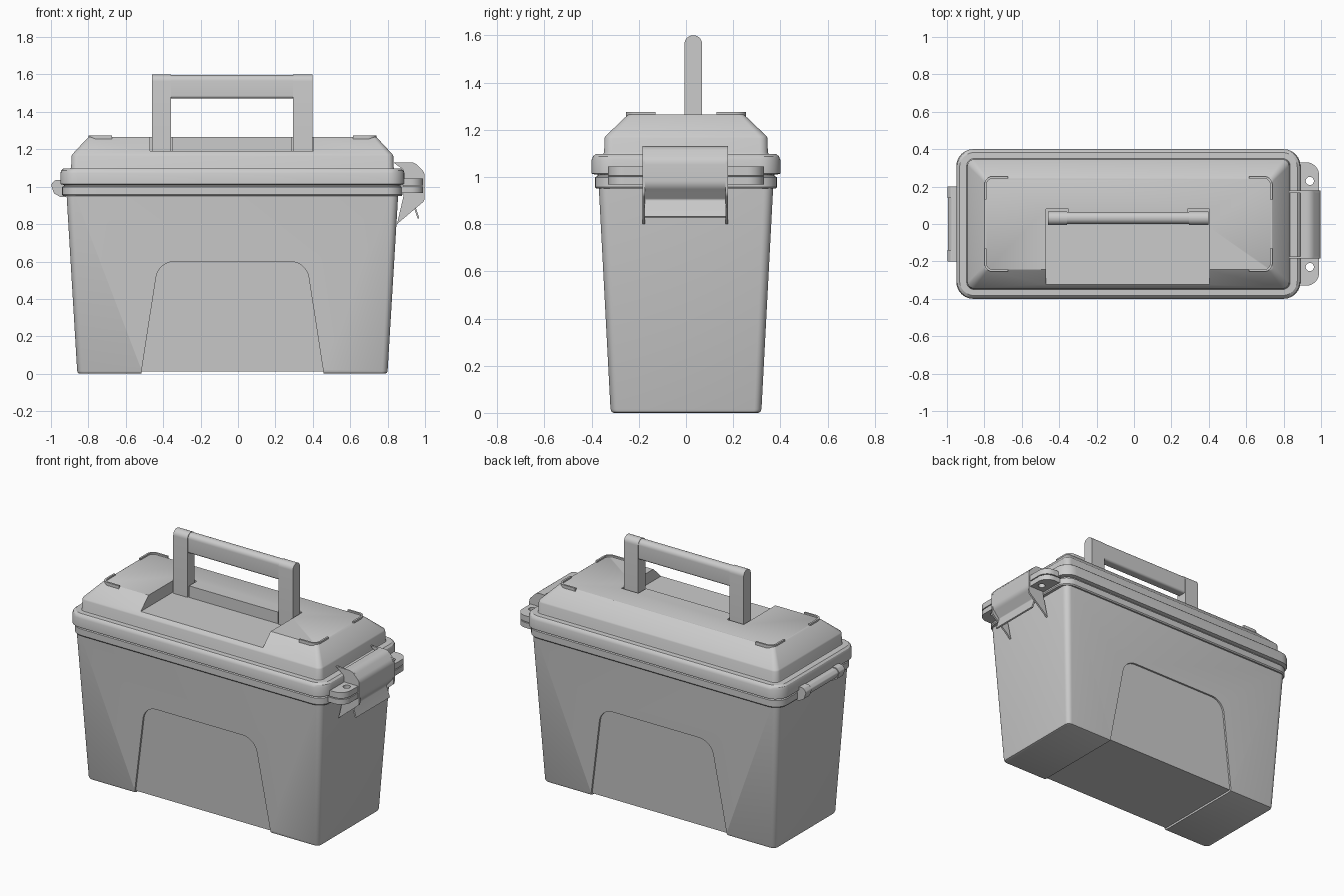
import bpy, bmesh, math
from mathutils import Vector

if "Cube" in bpy.data.objects:
    bpy.data.objects.remove(bpy.data.objects["Cube"])

CX = -0.03  # the box is slightly off centre because the latch sticks out


def fillet(pts, r, n=6, closed=True):
    """Round the corners of a 2D outline; r is one radius or one per corner."""
    out, m = [], len(pts)
    rs = r if isinstance(r, (list, tuple)) else [r] * m
    for i, p in enumerate(pts):
        p = Vector(p)
        if rs[i] <= 0 or (not closed and i in (0, m - 1)):
            out.append(p)
            continue
        u = (Vector(pts[i - 1]) - p).normalized()
        v = (Vector(pts[(i + 1) % m]) - p).normalized()
        half = u.angle(v) / 2
        c = p + (u + v).normalized() * rs[i] / math.sin(half)
        t = rs[i] / math.tan(half)
        a, b = (p + u * t - c).normalized(), (p + v * t - c).normalized()
        out += [c + a.slerp(b, k / n).normalized() * rs[i] for k in range(n + 1)]
    return out


def finish(name, bm):
    bmesh.ops.recalc_face_normals(bm, faces=bm.faces)
    me = bpy.data.meshes.new(name)
    bm.to_mesh(me)
    bm.free()
    ob = bpy.data.objects.new(name, me)
    bpy.context.collection.objects.link(ob)
    return ob


def skin(name, rings):
    """Bridge a stack of equal rings and cap both ends."""
    bm = bmesh.new()
    vs = [[bm.verts.new(p) for p in ring] for ring in rings]
    n = len(vs[0])
    for a, b in zip(vs, vs[1:]):
        for i in range(n):
            j = (i + 1) % n
            bm.faces.new((a[i], a[j], b[j], b[i]))
    bm.faces.new(vs[0])
    bm.faces.new(vs[-1])
    return finish(name, bm)


def loft(name, sections):
    """Rounded rectangles: half width, half depth, height, corner radius."""
    rings = []
    for hx, hy, z, r in sections:
        rect = [(-hx, -hy), (hx, -hy), (hx, hy), (-hx, hy)]
        rings.append([(p.x + CX, p.y, z) for p in fillet(rect, r)])
    return skin(name, rings)


def prism(name, pts, axis, a, b):
    """Extrude a 2D outline along an axis from a to b."""
    put = {'x': lambda p, t: (t, p[0], p[1]),
           'y': lambda p, t: (p[0], t, p[1]),
           'z': lambda p, t: (p[0], p[1], t)}[axis]
    return skin(name, [[put(p, t) for p in pts] for t in (a, b)])


def box(name, x0, x1, y0, y1, z0, z1):
    return prism(name, [(x0, y0), (x1, y0), (x1, y1), (x0, y1)], 'z', z0, z1)


def apply(ob):
    bpy.context.view_layer.objects.active = ob
    for m in list(ob.modifiers):
        bpy.ops.object.modifier_apply(modifier=m.name)


def combine(ob, other, op):
    m = ob.modifiers.new(op, 'BOOLEAN')
    m.operation, m.object, m.solver = op, other, 'EXACT'
    apply(ob)
    bpy.data.objects.remove(other, do_unlink=True)


# Tapered body with a shallow recessed panel on front, back and underside
body = loft("body", [(.815, .305, 0, .025), (.826, .315, .004, .03), (.83, .32, .016, .03),
                     (.887, .37, .965, .04)])
panel = fillet([(-.53, -.1), (-.515, .02), (-.425, .60), (.365, .60), (.455, .02), (.47, -.1)],
               [0, 0, .1, .1, 0, 0], 8)
combine(body, prism("panel_cutter", panel, 'y', -.6, .6), 'DIFFERENCE')
combine(body, loft("panel_core", [(.80, .308, .012, .03), (.855, .357, .94, .03)]), 'UNION')

# Rim around the body opening
loft("body_rim", [(.88, .36, .95, .07), (.905, .38, .95, .08), (.91, .386, .957, .085),
                  (.91, .386, .998, .085), (.90, .375, 1.004, .08), (.90, .375, 1.015, .08)])

# Lid with rolled rim and sloped sides
lid = loft("lid", [(.905, .385, 1.01, .085), (.92, .40, 1.014, .09), (.92, .40, 1.072, .09),
                   (.915, .394, 1.087, .085), (.903, .383, 1.097, .08), (.865, .35, 1.098, .04),
                   (.862, .347, 1.105, .035), (.86, .345, 1.165, .035), (.856, .341, 1.173, .033),
                   (.775, .25, 1.26, .02), (.768, .243, 1.265, .02)])

# Handle recess and the two slots for its legs
combine(lid, box("recess_cutter", -.47, .405, -.6, 0, 1.19, 1.5), 'DIFFERENCE')
for x0, x1 in ((-.47, -.35), (.285, .405)):
    combine(lid, box("slot_cutter", x0, x1, -.02, .08, 1.19, 1.5), 'DIFFERENCE')

# Raised stacking ridges at the lid corners
for sx in (-1, 1):
    for sy in (-1, 1):
        outer = fillet([(.645, .255), (.77, .255), (.77, .13)], .045, 6, False)
        inner = fillet([(.645, .243), (.758, .243), (.758, .13)], .033, 6, False)
        pts = [(CX + sx * p.x, sy * p.y) for p in outer + inner[::-1]]
        prism("stacking_ridge", pts, 'z', 1.24, 1.275)

# Carry handle: two legs and a grip bar
leg = fillet([(-.006, 1.19), (.068, 1.19), (.068, 1.60), (-.006, 1.60)], [0, 0, .036, .036], 8)
for x0 in (-.46, .295):
    prism("handle_leg", leg, 'x', x0, x0 + .102)
grip = fillet([(0, 1.472), (.065, 1.472), (.065, 1.597), (0, 1.597)], [.015, .015, .031, .031], 8)
prism("handle_grip", grip, 'x', -.37, .305)

# Hinge at the left end: slim strip with a fuller knuckle at each end
hinge = fillet([(-.92, 1.035), (-.98, 1.035), (-1.0, 1.01), (-.985, .965), (-.95, .945), (-.92, .945)],
               [0, .015, .015, .02, .02, 0], 4)
for y0, y1 in ((-.2, -.14), (.14, .2)):
    prism("hinge_knuckle", hinge, 'y', y0, y1)
strip = fillet([(-.92, 1.03), (-.975, 1.03), (-.996, 1.008), (-.98, .972), (-.92, .955)],
               [0, .015, .012, .015, 0], 4)
prism("hinge_strip", strip, 'y', -.14, .14)

# Padlock lugs, one on the lid and one on the body, with a hole at each end
lug = fillet([(.85, -.33), (.99, -.33), (.99, .33), (.85, .33)], [0, .07, .07, 0], 8)
for name, z0, z1 in (("lid_lug", 1.007, 1.045), ("body_lug", .967, 1.001)):
    ob = prism(name, lug, 'z', z0, z1)
    for y in (-.23, .23):
        ring = [(.94 + .022 * math.cos(a * math.tau / 24), y + .022 * math.sin(a * math.tau / 24))
                for a in range(24)]
        combine(ob, prism("hole_cutter", ring, 'z', .9, 1.1), 'DIFFERENCE')

# Latch: pointed side plates, curved cover and flared pull lip
plate = fillet([(.83, 1.13), (.945, 1.13), (.998, 1.075), (.998, .925), (.85, .80), (.885, .95), (.885, 1.09)],
               [0, .05, .04, .03, 0, .02, .02], 5)
for y in (-.185, .167):
    prism("latch_side_plate", plate, 'y', y, y + .012)
path = fillet([(.89, 1.125), (.945, 1.125), (.993, 1.07), (.993, .965), (.94, .905), (.965, .83)],
              [0, .05, .05, .05, .015, 0], 6, False)
bm = bmesh.new()
rows = [[bm.verts.new((p.x, y, p.y)) for y in (-.175, .17)] for p in path]
for a, b in zip(rows, rows[1:]):
    bm.faces.new((a[0], a[1], b[1], b[0]))
cover = finish("latch_cover", bm)
sol = cover.modifiers.new("thickness", 'SOLIDIFY')
sol.thickness, sol.offset = .01, 0
apply(cover)

# Smooth the rounded surfaces, keep hard edges
bpy.ops.object.select_all(action='SELECT')
bpy.ops.object.shade_smooth_by_angle(angle=math.radians(30))
